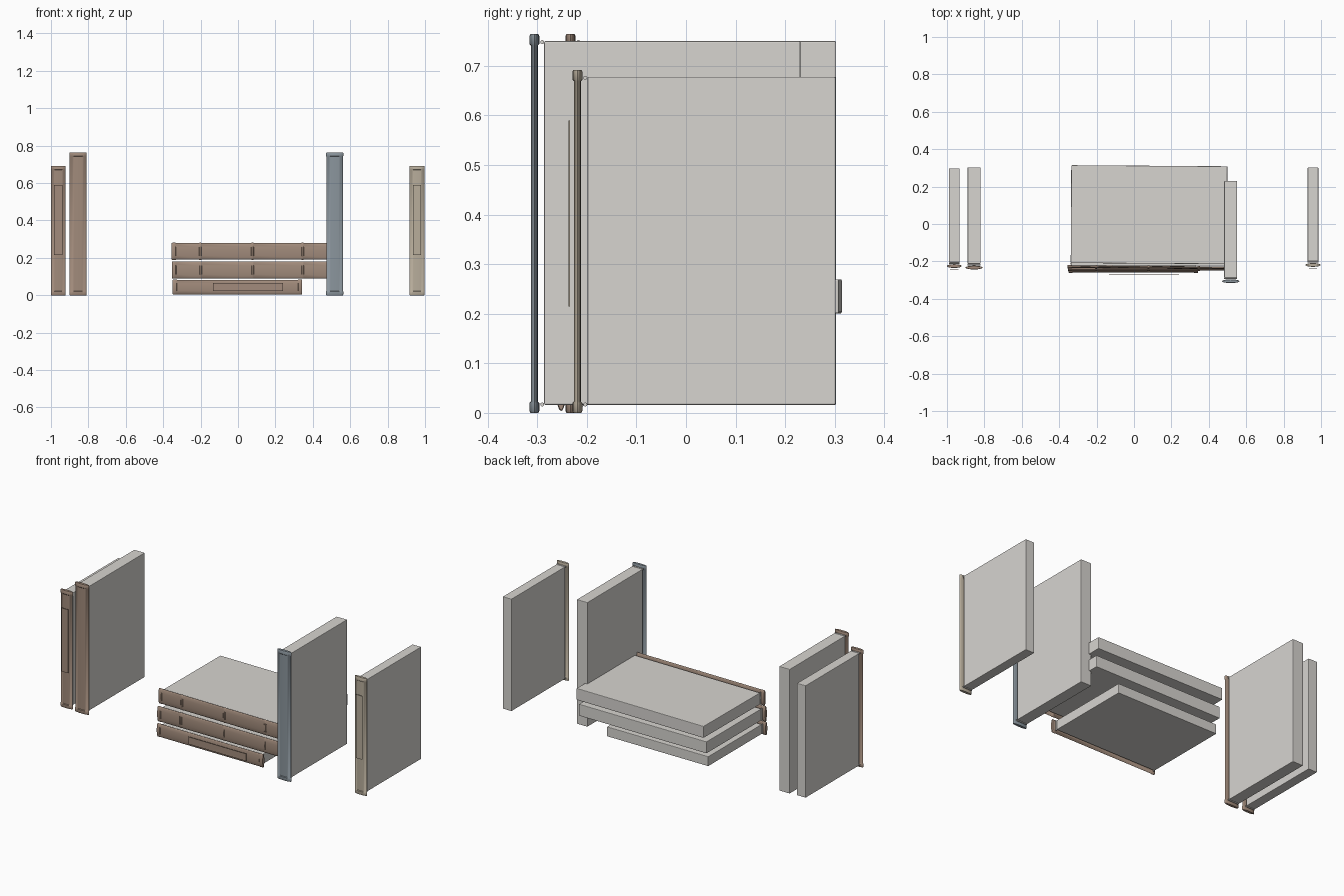
import bpy, bmesh
from math import pi, cos, sin, radians
from mathutils import Matrix

cube = bpy.data.objects.get("Cube")
if cube:
    bpy.data.objects.remove(cube, do_unlink=True)


def material(name, rgb):
    mat = bpy.data.materials.new(name)
    mat.use_nodes = True
    mat.diffuse_color = (*rgb, 1)
    mat.node_tree.nodes["Principled BSDF"].inputs["Base Color"].default_value = (*rgb, 1)
    return mat


PAPER = material("warm paper", (0.68, 0.66, 0.63))
BROWN = material("brown leather", (0.36, 0.26, 0.20))
BLUE = material("slate blue cloth", (0.26, 0.305, 0.34))
TAN = material("tan cloth", (0.48, 0.42, 0.33))


def finish(bm, name, mat, place, smooth=False):
    bmesh.ops.recalc_face_normals(bm, faces=bm.faces)
    mesh = bpy.data.meshes.new(name)
    bm.to_mesh(mesh)
    bm.free()
    mesh.materials.append(mat)
    obj = bpy.data.objects.new(name, mesh)
    obj.matrix_world = place
    bpy.context.collection.objects.link(obj)
    if smooth:
        bpy.ops.object.select_all(action="DESELECT")
        bpy.context.view_layer.objects.active = obj
        obj.select_set(True)
        bpy.ops.object.shade_smooth_by_angle(angle=radians(35))
    return obj


def box(name, lo, hi, mat, place, bevel=0):
    bm = bmesh.new()
    size = [b - a for a, b in zip(lo, hi)]
    mid = [(a + b) / 2 for a, b in zip(lo, hi)]
    bmesh.ops.create_cube(bm, size=1, matrix=Matrix.Translation(mid) @ Matrix.Diagonal((*size, 1)))
    if bevel:
        bmesh.ops.bevel(bm, geom=bm.edges[:], offset=bevel, segments=2,
                        profile=0.5, affect="EDGES")
    return finish(bm, name, mat, place)


def spine(name, width, height, y, bands, mat, place):
    # Stations along the spine: height, width factor, half depth
    thin, thick = (0.97, 0.007), (1.0, 0.010)
    rows = [(0, 0.95, 0.008), (0.004, *thick), (0.020, *thick), (0.023, *thin)]
    tail = [(height - z, w, d) for z, w, d in reversed(rows)]
    for b in bands:
        rows += [(b - 0.007, *thin), (b - 0.004, *thick), (b + 0.004, *thick), (b + 0.007, *thin)]
    rows += tail
    sides = 24
    bm = bmesh.new()
    rings = [[bm.verts.new((cos(2 * pi * i / sides) * width / 2 * w,
                            y + sin(2 * pi * i / sides) * d, z)) for i in range(sides)]
             for z, w, d in rows]
    for a, b in zip(rings, rings[1:]):
        for i in range(sides):
            j = (i + 1) % sides
            bm.faces.new((a[i], a[j], b[j], b[i]))
    bm.faces.new(rings[0])
    bm.faces.new(rings[-1])
    finish(bm, name, mat, place, True)


def book(name, width, height, front, back, mat, place, label=False, bands=()):
    # Page block
    half = width / 2 - 0.0115
    box(name + "_pages", (-half, front, 0.016), (half, back, height - 0.014), PAPER, place, 0.003)
    # Curved spine with thicker ends and optional raised bands
    spine(name + "_spine", width, height, front - 0.020, bands, mat, place)
    # Headbands at both ends of the page block
    for end, z in (("lower", 0.017), ("upper", height - 0.016)):
        bm = bmesh.new()
        bmesh.ops.create_cone(bm, cap_ends=True, segments=10, radius1=0.004, radius2=0.004,
                              depth=half * 2, matrix=Matrix.Translation((0, front - 0.004, z))
                              @ Matrix.Rotation(pi / 2, 4, "Y"))
        finish(bm, f"{name}_{end}_headband", PAPER, place, True)
    # Title plate standing just off the spine
    if label:
        box(name + "_title_plate", (-0.0215, front - 0.038, 0.215),
            (0.0215, front - 0.035, 0.59), mat, place)


def upright(x):
    return Matrix.Translation((x, 0, 0))


def lying(x, z, yaw=0):
    return (Matrix.Rotation(radians(yaw), 4, "Z") @ Matrix.Translation((x, 0, z))
            @ Matrix.Rotation(pi / 2, 4, "Y"))


# Standing books
book("far_right_book", 0.080, 0.692, -0.205, 0.297, BROWN, upright(-0.961), label=True)
book("right_tall_book", 0.092, 0.764, -0.213, 0.303, BROWN, upright(-0.855))
book("middle_tall_book", 0.092, 0.764, -0.286, 0.231, BLUE, upright(0.517))
book("far_left_book", 0.080, 0.692, -0.199, 0.302, TAN, upright(0.957), label=True)

# Stack of lying books
ridges = (0.153, 0.432, 0.700)
book("stack_bottom_book", 0.080, 0.692, -0.232, 0.268, BROWN, lying(-0.349, 0.044), label=True)
book("stack_middle_book", 0.092, 0.864, -0.222, 0.290, BROWN, lying(-0.353, 0.135), bands=ridges)
book("stack_top_book", 0.092, 0.864, -0.211, 0.312, BROWN, lying(-0.353, 0.235, -0.4), bands=ridges)
